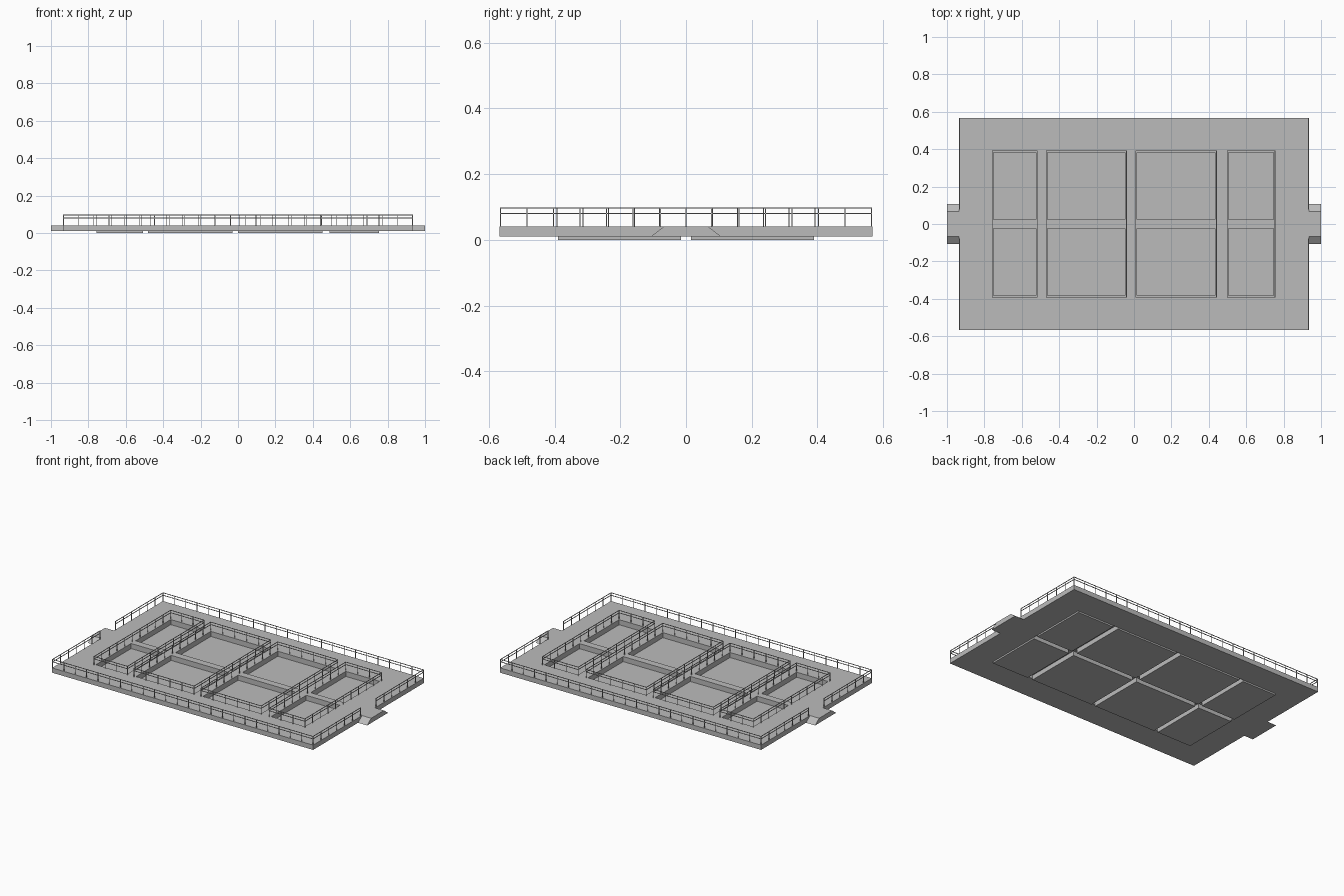
import bpy
import bmesh
from mathutils import Matrix, Vector

default = bpy.data.objects.get("Cube")
if default:
    bpy.data.objects.remove(default, do_unlink=True)

grey = bpy.data.materials.new("concrete_grey")
grey.use_nodes = True
colour = (0.5, 0.5, 0.5, 1)
grey.diffuse_color = colour
grey.node_tree.nodes["Principled BSDF"].inputs["Base Color"].default_value = colour


def add_box(bm, lo, hi):
    lo, hi = Vector(lo), Vector(hi)
    place = Matrix.Translation((lo + hi) / 2) @ Matrix.Diagonal((*(hi - lo), 1))
    bmesh.ops.create_cube(bm, size=1, matrix=place)


def finish(name, bm):
    mesh = bpy.data.meshes.new(name)
    bm.to_mesh(mesh)
    bm.free()
    mesh.materials.append(grey)
    obj = bpy.data.objects.new(name, mesh)
    bpy.context.collection.objects.link(obj)
    return obj


def boxes(name, bounds):
    bm = bmesh.new()
    for lo, hi in bounds:
        add_box(bm, lo, hi)
    return finish(name, bm)


def combine(target, tool, operation):
    # Apply a boolean and discard its tool
    mod = target.modifiers.new("cut", "BOOLEAN")
    mod.operation, mod.object, mod.solver = operation, tool, "EXACT"
    bpy.context.view_layer.update()
    graph = bpy.context.evaluated_depsgraph_get()
    result = bpy.data.meshes.new_from_object(target.evaluated_get(graph))
    target.modifiers.clear()
    target.data = result
    bpy.data.objects.remove(tool, do_unlink=True)


DECK_X, DECK_Y, DECK_LOW, DECK_TOP = 0.935, 0.567, 0.01, 0.041
PIT_Y, BEAM = 0.39, 0.023
columns = [(-0.757, -0.518), (-0.47, -0.04), (0.01, 0.441), (0.498, 0.754)]
x_min, x_max = columns[0][0], columns[-1][1]

# Deck slab with the shallow pan block below it
deck = boxes("deck", [((-DECK_X, -DECK_Y, DECK_LOW), (DECK_X, DECK_Y, DECK_TOP))])
pan = boxes("pan_block", [((x_min, -PIT_Y, 0), (x_max, PIT_Y, 0.02))])
combine(deck, pan, "UNION")

# Eight sunken basins, two in each column
pits = []
for x0, x1 in columns:
    for y0, y1 in ((-PIT_Y + 0.007, -BEAM), (BEAM, PIT_Y - 0.007)):
        pits.append(((x0 + 0.007, y0, 0.008), (x1 - 0.007, y1, 0.1)))
combine(deck, boxes("basin_cutter", pits), "DIFFERENCE")

# Channels in the underside below the walkways
cross = []
for left, right in zip(columns, columns[1:]):
    cross.append(((left[1] + 0.01, -PIT_Y - 0.001, -0.1),
                  (right[0] - 0.01, PIT_Y + 0.001, 0.03)))
combine(deck, boxes("cross_channel_cutter", cross), "DIFFERENCE")
long_channel = [((x_min - 0.001, -0.015, -0.1), (x_max + 0.001, 0.015, 0.029))]
combine(deck, boxes("long_channel_cutter", long_channel), "DIFFERENCE")

# End ramps with sloping flanks
for side, name in ((-1, "right_ramp"), (1, "left_ramp")):
    bm = bmesh.new()
    profile = [(-0.107, DECK_LOW), (0.107, DECK_LOW), (0.066, DECK_TOP), (-0.066, DECK_TOP)]
    face = bm.faces.new([bm.verts.new((side * DECK_X, y, z)) for y, z in profile])
    grown = bmesh.ops.extrude_face_region(bm, geom=[face])["geom"]
    tips = [v for v in grown if isinstance(v, bmesh.types.BMVert)]
    bmesh.ops.translate(bm, verts=tips, vec=(side * (1 - DECK_X), 0, 0))
    bmesh.ops.recalc_face_normals(bm, faces=bm.faces)
    finish(name, bm)

# Railings: two bars on evenly spaced posts
T = 0.0016
RAIL_TOP, RAIL_MID = 0.096, 0.08


def railing(name, path):
    bm = bmesh.new()
    posts = set()
    for a, b in zip(path, path[1:]):
        a, b = Vector(a), Vector(b)
        count = max(1, round((b - a).length / 0.081))
        for i in range(count + 1):
            p = a.lerp(b, i / count)
            posts.add((round(p.x, 4), round(p.y, 4)))
        for z in (RAIL_MID, RAIL_TOP):
            add_box(bm, (min(a.x, b.x) - T, min(a.y, b.y) - T, z - T),
                    (max(a.x, b.x) + T, max(a.y, b.y) + T, z + T))
    for x, y in sorted(posts):
        add_box(bm, (x - T, y - T, DECK_TOP - 0.002), (x + T, y + T, RAIL_TOP))
    return finish(name, bm)


# Perimeter railings leave a gap at each ramp
ex, ey, gap = DECK_X - 0.002, DECK_Y - 0.002, 0.08
for s, name in ((-1, "front_railing"), (1, "back_railing")):
    railing(name, [(-ex, s * gap), (-ex, s * ey), (ex, s * ey), (ex, s * gap)])

# Closed railing round each basin column
for number, (x0, x1) in enumerate(columns, 1):
    y = PIT_Y + 0.002
    railing(f"basin_railing_{number}",
            [(x0, -y), (x1, -y), (x1, 0), (x1, y), (x0, y), (x0, 0), (x0, -y)])
